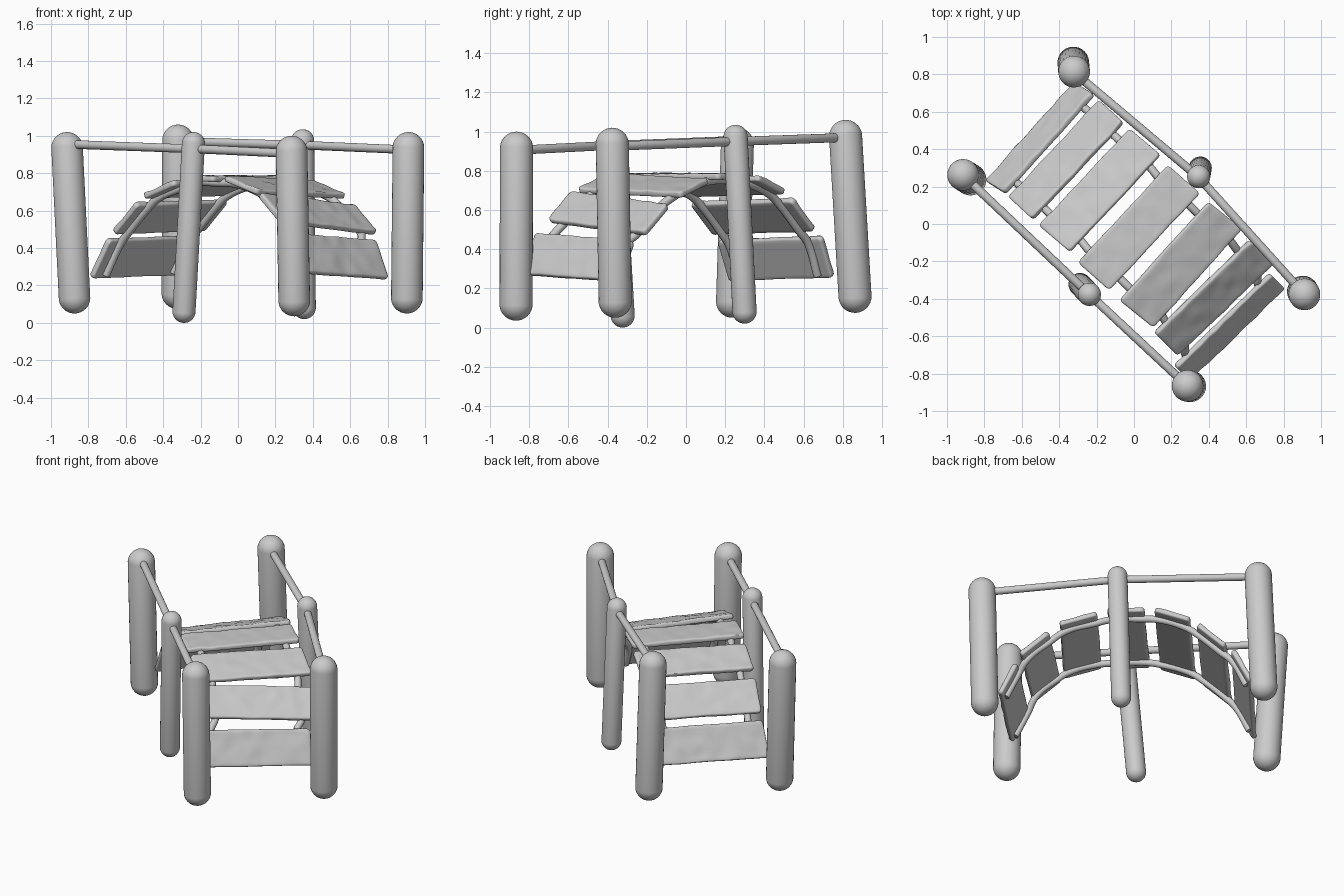
import bpy, bmesh, math
from mathutils import Vector, Matrix, noise

cube = bpy.data.objects.get("Cube")
if cube:
    bpy.data.objects.remove(cube, do_unlink=True)

grey = bpy.data.materials.new("plain_grey")
grey.use_nodes = True
COLOUR = (0.6, 0.6, 0.6, 1)
grey.diffuse_color = COLOUR
grey.node_tree.nodes["Principled BSDF"].inputs["Base Color"].default_value = COLOUR


def finish(bm, name, angle=40):
    """Turn a bmesh into a smooth-shaded grey object."""
    bmesh.ops.recalc_face_normals(bm, faces=bm.faces[:])
    mesh = bpy.data.meshes.new(name)
    bm.to_mesh(mesh)
    bm.free()
    mesh.materials.append(grey)
    ob = bpy.data.objects.new(name, mesh)
    bpy.context.collection.objects.link(ob)
    bpy.ops.object.select_all(action='DESELECT')
    ob.select_set(True)
    bpy.context.view_layer.objects.active = ob
    bpy.ops.object.shade_smooth_by_angle(angle=math.radians(angle))
    return ob


def capsule(name, top, bottom, r):
    """Round-ended rod whose outer tips touch the two given points."""
    top, bottom = Vector(top), Vector(bottom)
    axis = top - bottom
    bm = bmesh.new()
    bmesh.ops.create_uvsphere(bm, u_segments=28, v_segments=17, radius=r)
    for v in bm.verts:
        v.co.z += r if v.co.z < 0 else axis.length - r
    turn = axis.to_track_quat('Z', 'Y').to_matrix().to_4x4()
    bm.transform(Matrix.Translation(bottom) @ turn)
    return finish(bm, name)


# Posts: top tip, bottom tip, radius
THICK, THIN = 0.085, 0.062
posts = {
    "right_back_post": ((-0.918, 0.265, 1.02), (-0.87, 0.235, 0.05), THICK),
    "right_middle_post": ((-0.235, -0.38, 1.02), (-0.292, -0.32, 0.0), THIN),
    "right_front_post": ((0.285, -0.865, 1.0), (0.302, -0.868, 0.035), THICK),
    "left_back_post": ((-0.32, 0.81, 1.06), (-0.325, 0.868, 0.075), THICK),
    "left_middle_post": ((0.345, 0.25, 1.035), (0.355, 0.302, 0.02), THIN),
    "left_front_post": ((0.912, -0.378, 1.02), (0.902, -0.36, 0.05), THICK),
}
for name, (top, bottom, r) in posts.items():
    capsule(name, top, bottom, r)

# Handrails between neighbouring posts
for side, heights in (("right", (0.955, 0.93, 0.905)), ("left", (0.97, 0.95, 0.925))):
    knots = [Vector((*posts[f"{side}_{p}_post"][0][:2], z))
             for p, z in zip(("back", "middle", "front"), heights)]
    for a, b, part in zip(knots, knots[1:], ("back", "front")):
        capsule(f"{side}_{part}_handrail", a, b, 0.023)

# Deck planks: back edge middle, front edge middle, heading, side tilt
HALF = 0.355
deck = [
    ((-0.55, 0.49, 0.25), (-0.455, 0.43, 0.455), 48, 0.008),
    ((-0.425, 0.40, 0.49), (-0.30, 0.285, 0.645), 47, 0.008),
    ((-0.265, 0.25, 0.685), (-0.10, 0.11, 0.757), 47, 0.008),
    ((-0.06, 0.055, 0.772), (0.11, -0.095, 0.77), 47, 0),
    ((0.16, -0.145, 0.762), (0.34, -0.29, 0.687), 48, -0.012),
    ((0.365, -0.335, 0.655), (0.485, -0.455, 0.51), 44, -0.033),
    ((0.475, -0.515, 0.46), (0.545, -0.585, 0.253), 44, -0.02),
]


def split(bm, axis, cuts):
    along = [e for e in bm.edges
             if abs((e.verts[0].co - e.verts[1].co).normalized()[axis]) > 0.9]
    bmesh.ops.subdivide_edges(bm, edges=along, cuts=cuts, use_grid_fill=True)


def plank(name, start, end, heading, tilt, thick=0.032):
    a, b = Vector(start), Vector(end)
    along = (b - a).normalized()
    h = math.radians(heading)
    across = Vector((math.cos(h), math.sin(h), tilt / HALF))
    up = along.cross(across).normalized()
    bm = bmesh.new()
    bmesh.ops.create_cube(bm, size=1)
    bmesh.ops.scale(bm, vec=((b - a).length, 2 * HALF, thick), verts=bm.verts[:])
    # softened plan corners and rims
    posts_e = [e for e in bm.edges if abs(e.verts[0].co.z - e.verts[1].co.z) > 0.01]
    bmesh.ops.bevel(bm, geom=posts_e, offset=0.02, segments=3, profile=0.5, affect='EDGES')
    rims = [e for e in bm.edges if abs(e.verts[0].co.z - e.verts[1].co.z) < 0.001]
    bmesh.ops.bevel(bm, geom=rims, offset=0.009, segments=2, profile=0.5, affect='EDGES')
    # slice into a grid so the worn upper face can be dented
    for axis, half, count in ((0, (b - a).length / 2, 9), (1, HALF, 30)):
        for i in range(1, count):
            spot, normal = Vector(), Vector()
            spot[axis] = half * (2 * i / count - 1)
            normal[axis] = 1
            bmesh.ops.bisect_plane(bm, geom=bm.verts[:] + bm.edges[:] + bm.faces[:],
                                   plane_co=spot, plane_no=normal)
    mid = (a + b) / 2
    for v in bm.verts:
        x, y, z = v.co
        p = mid + along * x + across * y + up * z
        if z > 0:
            p += up * 0.006 * noise.noise(p * 13)
        v.co = p + along * 0.004 * noise.noise(p * 7)
    finish(bm, name, 50)
    return a, b, across, up


# Planks, collecting the path of the two bearers beneath them
paths = {"right": [], "left": []}
for i, row in enumerate(deck, 1):
    a, b, across, up = plank(f"deck_plank_{i}", *row)
    for side, offset in (("right", -0.27), ("left", 0.27)):
        for t in (0.1, 0.9):
            paths[side].append(a.lerp(b, t) + across * offset - up * 0.022)

# Curved bearers
for side, path in paths.items():
    curve = bpy.data.curves.new(f"{side}_bearer", 'CURVE')
    curve.dimensions = '3D'
    curve.bevel_depth = 0.022
    curve.bevel_resolution = 3
    curve.use_fill_caps = True
    curve.resolution_u = 6
    spline = curve.splines.new('BEZIER')
    spline.bezier_points.add(len(path) - 1)
    for point, co in zip(spline.bezier_points, path):
        point.co = co
        point.handle_left_type = point.handle_right_type = 'AUTO'
    curve.materials.append(grey)
    ob = bpy.data.objects.new(f"{side}_bearer", curve)
    bpy.context.collection.objects.link(ob)
    bpy.ops.object.select_all(action='DESELECT')
    ob.select_set(True)
    bpy.context.view_layer.objects.active = ob
    bpy.ops.object.convert(target='MESH')
    bpy.ops.object.shade_smooth_by_angle(angle=math.radians(50))
